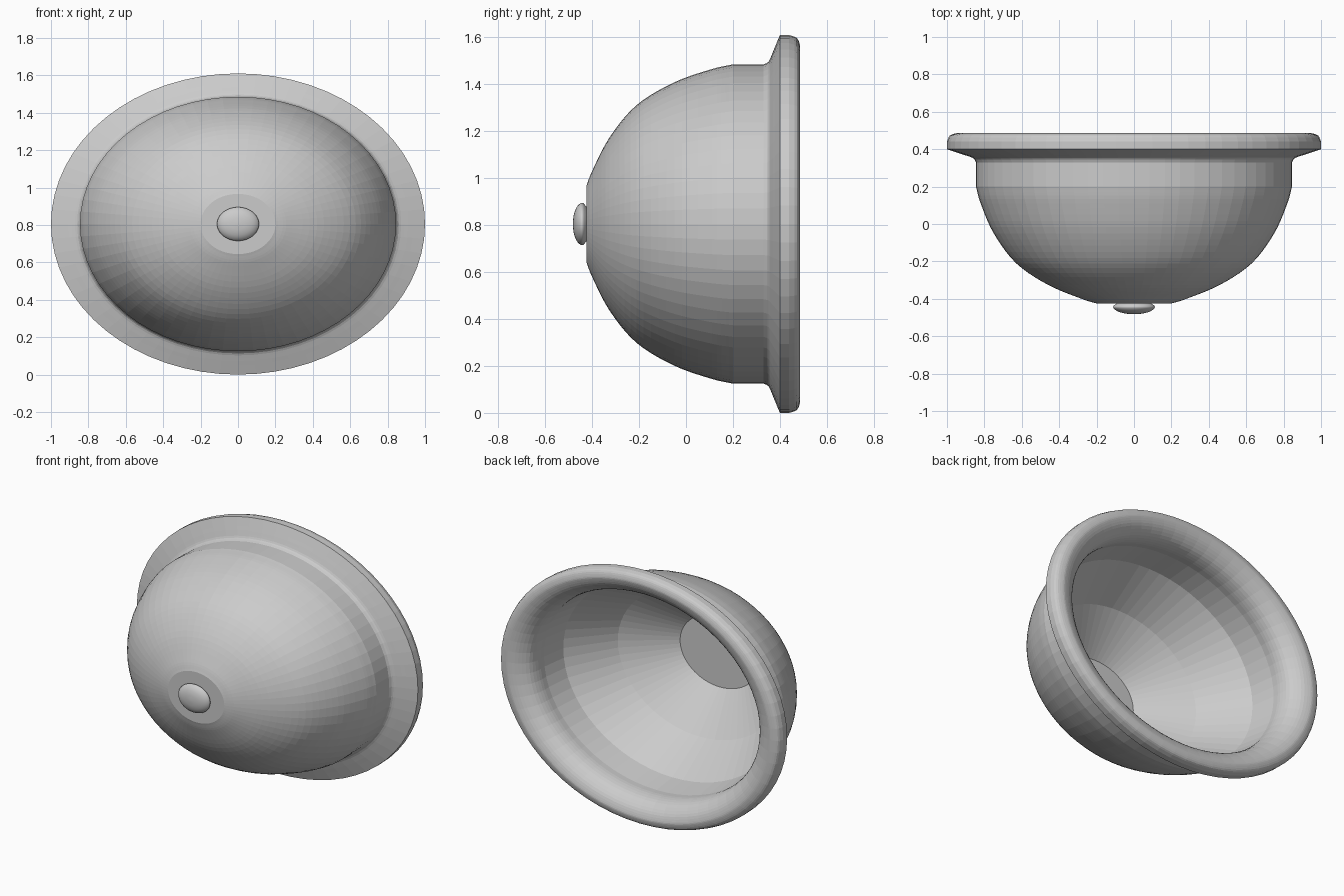
import bpy
import bmesh
from math import cos, sin, tau
from mathutils import Vector

SEGMENTS = 64
SQUASH = 0.805      # height of the oval relative to its width
CENTRE_Z = 0.805

cube = bpy.data.objects.get("Cube")
if cube:
    bpy.data.objects.remove(cube, do_unlink=True)

ceramic = bpy.data.materials.new("grey_ceramic")
ceramic.use_nodes = True
GREY = (0.6, 0.6, 0.6, 1)
ceramic.diffuse_color = GREY
ceramic.node_tree.nodes["Principled BSDF"].inputs["Base Color"].default_value = GREY


def soften(points, steps):
    """Run a smooth curve through the profile points."""
    pts = [Vector(p) for p in points]
    pts = [2 * pts[0] - pts[1]] + pts + [2 * pts[-1] - pts[-2]]
    out = []
    for a, b, c, d in zip(pts, pts[1:], pts[2:], pts[3:]):
        for i in range(steps):
            t = i / steps
            out.append(0.5 * (2 * b + (c - a) * t + (2 * a - 5 * b + 4 * c - d) * t**2
                              + (3 * b - a - 3 * c + d) * t**3))
    return out + [pts[-2]]


def oval_lathe(name, profile):
    """Sweep a (radius, y) profile around the y axis and cap both ends."""
    bm = bmesh.new()
    rings = [[bm.verts.new((r * cos(tau * i / SEGMENTS), y,
                            CENTRE_Z + SQUASH * r * sin(tau * i / SEGMENTS)))
              for i in range(SEGMENTS)] for r, y in profile]
    for low, high in zip(rings, rings[1:]):
        for i in range(SEGMENTS):
            j = (i + 1) % SEGMENTS
            bm.faces.new((low[i], low[j], high[j], high[i]))
    bm.faces.new(rings[0])
    bm.faces.new(rings[-1])
    bmesh.ops.recalc_face_normals(bm, faces=bm.faces)
    mesh = bpy.data.meshes.new(name)
    bm.to_mesh(mesh)
    bm.free()
    mesh.materials.append(ceramic)
    obj = bpy.data.objects.new(name, mesh)
    bpy.context.collection.objects.link(obj)
    return obj


# Basin: outer bowl, flared underside, rolled rim, faceted inner bowl
bowl = soften([(0.2, -0.425), (0.28, -0.4), (0.46, -0.325), (0.63, -0.21), (0.75, -0.05),
               (0.82, 0.11), (0.845, 0.2)], 5)
flare = soften([(0.845, 0.33), (0.86, 0.352), (0.91, 0.37), (1, 0.4)], 3)
rim = soften([(1, 0.44), (0.985, 0.472), (0.95, 0.485), (0.92, 0.484), (0.87, 0.465),
              (0.82, 0.42), (0.8, 0.36), (0.8, 0.3)], 3)
inside = [(0.775, 0.14), (0.576, -0.13), (0.28, -0.34)]
oval_lathe("basin", bowl + flare + rim + inside)

# Drain knob under the bowl
knob = oval_lathe("drain_knob", soften([(0.085, -0.42), (0.11, -0.438), (0.108, -0.452),
                                        (0.085, -0.468), (0.05, -0.478), (0.01, -0.482)], 3))
knob.data.shade_smooth()
